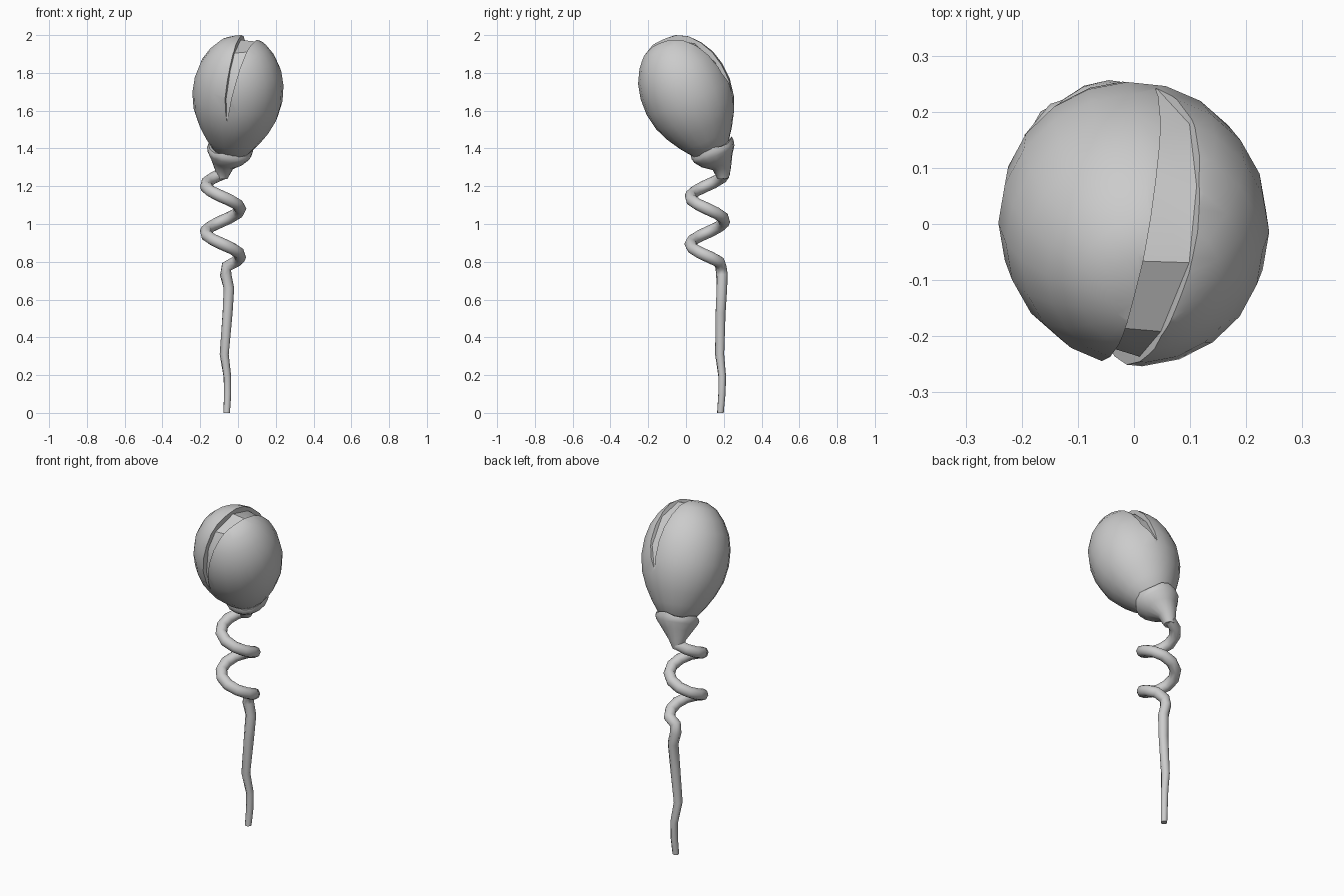
import bpy, bmesh, math
from mathutils import Vector

if "Cube" in bpy.data.objects:
    bpy.data.objects.remove(bpy.data.objects["Cube"])

CENTRE = Vector((0, 0, 1.70))
AXIS = Vector((0.07, -0.27, 0.62)).normalized()


def loft(name, rings, closed_ends=True):
    """Skin a list of equally long point rings."""
    bm = bmesh.new()
    rows = [[bm.verts.new(p) for p in ring] for ring in rings]
    n = len(rows[0])
    for a, b in zip(rows, rows[1:]):
        for i in range(n):
            j = (i + 1) % n
            bm.faces.new((a[i], a[j], b[j], b[i]))
    if closed_ends:
        bm.faces.new(rows[0][::-1])
        bm.faces.new(rows[-1])
    bmesh.ops.recalc_face_normals(bm, faces=bm.faces)
    me = bpy.data.meshes.new(name)
    bm.to_mesh(me)
    bm.free()
    ob = bpy.data.objects.new(name, me)
    bpy.context.collection.objects.link(ob)
    return ob


def ring(centre, axis, radius, n, wobble=0.0):
    axis = axis.normalized()
    u = Vector((1, 0, 0))
    u = (u - axis * u.dot(axis)).normalized()
    v = axis.cross(u)
    pts = []
    for i in range(n):
        a = 2 * math.pi * i / n
        lift = wobble * math.cos(4 * a + 0.6)
        pts.append(centre + (u * math.cos(a) + v * math.sin(a)) * radius + axis * lift)
    return pts


def smooth(ob, angle=35):
    bpy.ops.object.select_all(action='DESELECT')
    ob.select_set(True)
    bpy.context.view_layer.objects.active = ob
    bpy.ops.object.shade_smooth_by_angle(angle=math.radians(angle))


# Closed bud, leaning forward
profile = [(-0.36, 0.06), (-0.335, 0.10), (-0.27, 0.148), (-0.2, 0.19), (-0.12, 0.224),
           (-0.03, 0.24), (0.06, 0.236), (0.14, 0.216), (0.21, 0.178),
           (0.265, 0.13), (0.295, 0.075), (0.302, 0.02)]
bud = loft("flower_bud", [ring(CENTRE + AXIS * h, AXIS, r, 20) for h, r in profile])

# Groove where the petals part, running over the top (left edge, right edge)
stations = [((-0.062, -0.185, 1.54), (-0.058, -0.185, 1.54)),
            ((-0.065, -0.215, 1.66), (-0.035, -0.22, 1.66)),
            ((-0.045, -0.24, 1.82), (0.01, -0.24, 1.82)),
            ((-0.02, -0.20, 1.92), (0.05, -0.20, 1.92)),
            ((0.015, -0.07, 1.99), (0.10, -0.07, 1.97)),
            ((0.035, 0.05, 1.97), (0.115, 0.07, 1.93)),
            ((0.045, 0.16, 1.86), (0.10, 0.18, 1.80)),
            ((0.038, 0.24, 1.70), (0.042, 0.24, 1.70))]


def on_bud(p, offset):
    """Move a point along its ray from the centre to the bud surface plus offset."""
    d = (Vector(p) - CENTRE).normalized()
    hit, loc, _, _ = bud.ray_cast(CENTRE, d)
    return loc + d * offset


sections = []
for k, (l, r) in enumerate(stations):
    tip = k in (0, len(stations) - 1)
    dl, dr = (-0.001, -0.001) if tip else (-0.02, -0.01)
    sections.append([on_bud(l, dl), on_bud(r, dr), on_bud(r, 0.06), on_bud(l, 0.06)])
cutter = loft("groove_cutter", sections)
cutter.hide_render = True
cutter.hide_viewport = True
cut = bud.modifiers.new("groove", 'BOOLEAN')
cut.operation = 'DIFFERENCE'
cut.solver = 'EXACT'
cut.object = cutter
bpy.context.view_layer.objects.active = bud
bpy.ops.object.modifier_apply(modifier=cut.name)
bpy.data.objects.remove(cutter)
smooth(bud)

# Cup holding the bud, with a wavy rim
down = Vector((0.0, -0.1, 1))
cup = [(ring(Vector(c), ax, r, 16, w)) for c, ax, r, w in [
    ((-0.085, 0.197, 1.24), down, 0.03, 0),
    ((-0.075, 0.19, 1.29), down, 0.048, 0),
    ((-0.055, 0.165, 1.335), AXIS, 0.088, 0),
    ((-0.045, 0.15, 1.37), AXIS, 0.116, 0),
    ((-0.043, 0.142, 1.39), AXIS, 0.122, 0.006),
    ((-0.04, 0.138, 1.408), AXIS, 0.118, 0.010),
    ((-0.04, 0.138, 1.40), AXIS, 0.09, 0.0)]]
smooth(loft("bud_cup", cup), 50)

# Stem: coiled like a spring, then wavering down to the ground
path = []
steps = 20
for i in range(steps + 1):
    z = 1.267 - i * (1.267 - 0.80) / steps
    a = math.pi + (1.205 - z) / 0.25 * 2 * math.pi
    path.append((-0.08 + 0.092 * math.cos(a), 0.113 + 0.09 * math.sin(a), z, 0.032))
path += [(-0.06, 0.185, 0.775, 0.031), (-0.065, 0.19, 0.73, 0.031), (-0.048, 0.19, 0.66, 0.030),
         (-0.055, 0.183, 0.53, 0.028), (-0.073, 0.178, 0.31, 0.024),
         (-0.056, 0.192, 0.19, 0.021), (-0.055, 0.19, 0.10, 0.02), (-0.06, 0.182, 0.0, 0.018)]
pts = [Vector(p[:3]) for p in path]
rings = []
for i, p in enumerate(pts):
    t = pts[min(i + 1, len(pts) - 1)] - pts[max(i - 1, 0)]
    if i == len(pts) - 1:
        t = Vector((0, 0, -1))
    t.normalize()
    # Frame from the vertical keeps the coil free of twist
    ref = Vector((-0.08, 0.113, p.z)) - p
    u = (ref - t * ref.dot(t)).normalized()
    v = t.cross(u)
    r = path[i][3]
    rings.append([p + (u * math.cos(k * math.pi / 4) + v * math.sin(k * math.pi / 4)) * r
                  for k in range(8)])
smooth(loft("coiled_stem", rings), 60)
